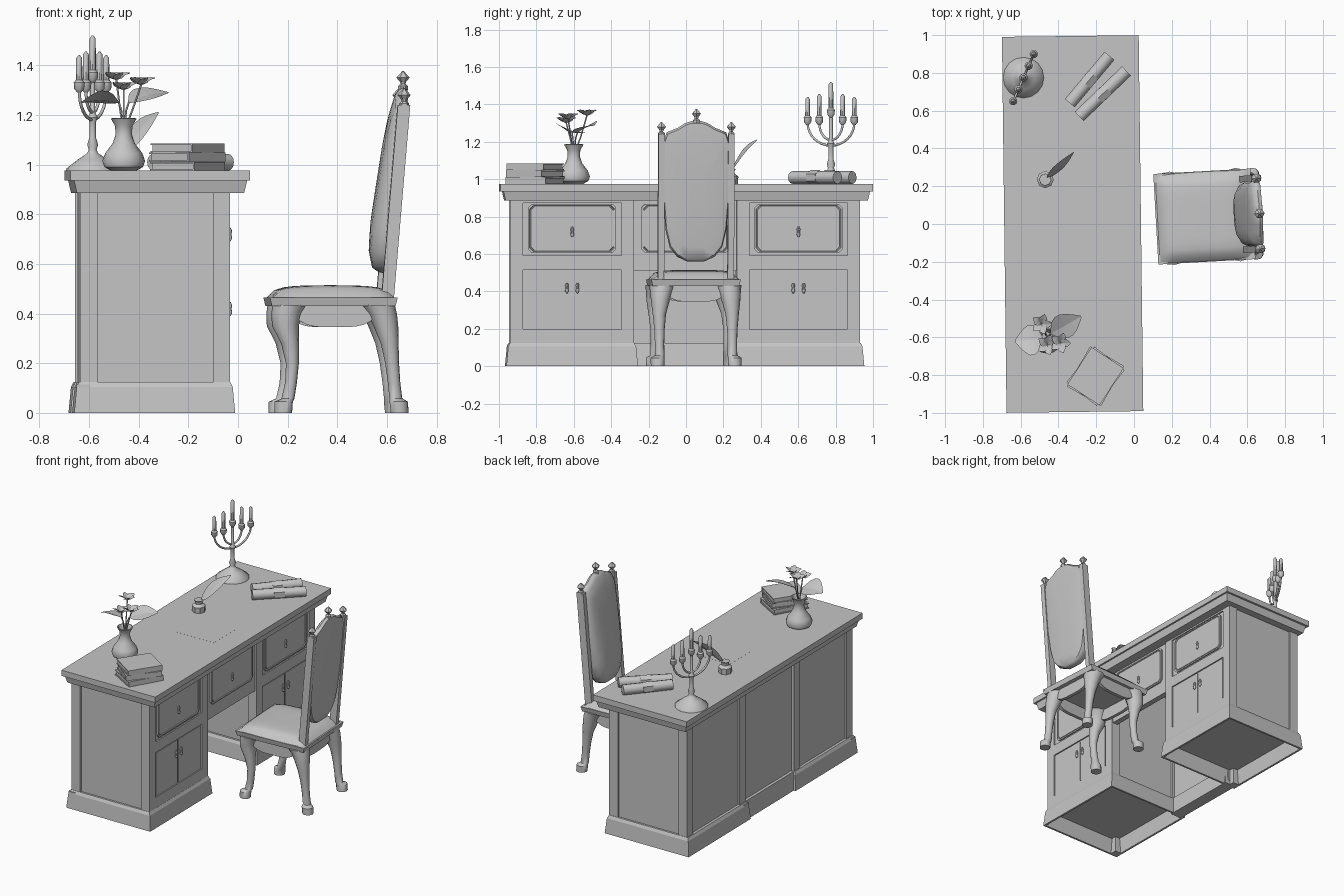
import bpy, bmesh, math
from mathutils import Matrix, Vector

if "Cube" in bpy.data.objects:
    bpy.data.objects.remove(bpy.data.objects["Cube"])

SHADE = (0.56, 0.56, 0.56, 1)
grey = bpy.data.materials.new("plain grey")
grey.use_nodes = True
grey.diffuse_color = SHADE
grey.node_tree.nodes["Principled BSDF"].inputs["Base Color"].default_value = SHADE

DESK = Matrix.Translation((-0.325, 0, 0)) @ Matrix.Rotation(math.radians(0.7), 4, "Z")
BODY = DESK @ Matrix.Translation((0, -0.007, 0))
CHAIR = Matrix.Translation((0.38, 0.04, 0)) @ Matrix.Rotation(math.radians(3.2), 4, "Z")


def finish(name, bm, frame=Matrix(), smooth=0):
    bmesh.ops.recalc_face_normals(bm, faces=bm.faces)
    bm.transform(frame)
    me = bpy.data.meshes.new(name)
    bm.to_mesh(me)
    bm.free()
    ob = bpy.data.objects.new(name, me)
    bpy.context.collection.objects.link(ob)
    me.materials.append(grey)
    if smooth:
        bpy.ops.object.select_all(action="DESELECT")
        ob.select_set(True)
        bpy.context.view_layer.objects.active = ob
        bpy.ops.object.shade_smooth_by_angle(angle=math.radians(smooth))


def loft(name, rings, frame=Matrix(), smooth=0):
    """Skin a list of closed rings that have equal point counts, with end caps."""
    bm = bmesh.new()
    loops = [[bm.verts.new(p) for p in r] for r in rings]
    n = len(loops[0])
    for a, b in zip(loops, loops[1:]):
        for i in range(n):
            bm.faces.new((a[i], a[(i + 1) % n], b[(i + 1) % n], b[i]))
    bm.faces.new(loops[0])
    bm.faces.new(loops[-1])
    finish(name, bm, frame, smooth)


def rect(x0, x1, y0, y1, z, d=0):
    return [(x0 + d, y0 + d, z), (x1 - d, y0 + d, z), (x1 - d, y1 - d, z), (x0 + d, y1 - d, z)]


def box(name, x0, x1, y0, y1, z0, z1, frame=BODY, low=0, high=0):
    loft(name, [rect(x0, x1, y0, y1, z0, low), rect(x0, x1, y0, y1, z1, high)], frame)


def circle(x, y, z, r, n=12):
    return [(x + r * math.cos(i * math.tau / n), y + r * math.sin(i * math.tau / n), z) for i in range(n)]


def lathe(name, x, y, profile, frame=Matrix(), n=12, smooth=40):
    loft(name, [circle(x, y, z, r, n) for r, z in profile], frame, smooth)


def tube(name, pts, r, n=8):
    """Round bar along a path."""
    pts = [Vector(p) for p in pts]
    rings = []
    for i, p in enumerate(pts):
        t = pts[min(i + 1, len(pts) - 1)] - pts[max(i - 1, 0)]
        q = t.to_track_quat("Z", "X")
        rings.append([p + q @ Vector(c) for c in circle(0, 0, 0, r, n)])
    loft(name, rings, smooth=50)


def blade(name, a, b, width, curl, n=6, twist=0.3):
    """Thin pointed leaf from a to b."""
    a, b = Vector(a), Vector(b)
    d = (b - a).normalized()
    side = Matrix.Rotation(twist, 3, d) @ d.cross(Vector((0, 0, 1))).normalized()
    rings = []
    for i in range(n + 1):
        t = i / n
        mid = a.lerp(b, t) + Vector((0, 0, curl * math.sin(math.pi * t)))
        w = width * (0.08 + math.sin(math.pi * t ** 0.8)) / 2
        fold = Vector((0, 0, 0.15 * w))
        rings.append([mid + side * w + fold, mid, mid - side * w + fold, mid - Vector((0, 0, 0.003))])
    loft(name, rings)


# Desk top with stepped moulding
box("desk_top", -0.362, 0.362, -0.995, 0.995, 0.935, 0.975, DESK)
box("desk_top_moulding", -0.347, 0.35, -0.98, 0.98, 0.885, 0.935, DESK, low=0.012)

# Body: mirrored pedestals with a kneehole between
BACK, FRONT, OUT, INN, POST = -0.32, 0.272, 0.935, 0.275, 0.067


def plate(name, y0, y1, z0, z1, notch):
    """Front panel with clipped corners and a sunken border line."""
    w, h = (y1 - y0) / 2, (z1 - z0) / 2
    cy, cz = (y0 + y1) / 2, (z0 + z1) / 2

    def ring(d, x):
        a, b, c = w - d, h - d, notch
        pts = [(a, b - c), (a - c, b), (c - a, b), (-a, b - c), (-a, c - b), (c - a, -b), (a - c, -b), (a, c - b)]
        return [(x, cy + p, cz + q) for p, q in pts]
    f = FRONT - 0.002
    loft(name, [ring(0, f), ring(0, f + 0.011), ring(0.008, f + 0.011), ring(0.01, f + 0.006),
                ring(0.013, f + 0.006), ring(0.015, f + 0.01)], BODY)


def handle(name, y, z):
    x = FRONT + 0.012
    lathe(name, x, y, [(0.003, z - 0.03), (0.01, z - 0.018), (0.007, z), (0.01, z + 0.012), (0.004, z + 0.026)], BODY, 8)


for s, side in ((-1, "right"), (1, "left")):
    y0, y1 = sorted((s * INN, s * OUT))
    m = (y0 + y1) / 2
    box(side + "_pedestal", BACK + 0.012, FRONT, y0 + 0.012, y1 - 0.012, 0.11, 0.89)
    for px in (BACK, FRONT + 0.01 - POST):
        for py in (y0, y1 - POST):
            box(side + "_corner_post", px, px + POST, py, py + POST, 0.11, 0.89)
    # hollow plinth
    a, b, c, d = BACK - 0.026, FRONT + 0.03, y0 - 0.022, y1 + 0.022
    loft(side + "_plinth", [rect(a, b, c, d, 0.11, 0.024), rect(a, b, c, d, 0, 0.014), rect(a, b, c, d, 0),
                            rect(a, b, c, d, 0.105, 0.01), rect(a, b, c, d, 0.125, 0.02)], BODY)
    box(side + "_foot_block", a + 0.01, a + 0.06, c + 0.01, c + 0.06, 0, 0.115)
    # drawer, pair of recessed doors, rails
    plate(side + "_drawer", m - 0.235, m + 0.235, 0.605, 0.868, 0.02)
    handle(side + "_drawer_handle", m, 0.72)
    for t in (-1, 1):
        e0, e1 = sorted((m + t * 0.005, m + t * 0.252))
        box(side + "_door", FRONT - 0.005, FRONT + 0.005, e0, e1, 0.203, 0.508)
        handle(side + "_door_handle", m + t * 0.028, 0.42)
    for z0, z1 in ((0.12, 0.2), (0.515, 0.592), (0.874, 0.89)):
        box(side + "_rail", FRONT - 0.01, FRONT + 0.009, y0 + 0.06, y1 - 0.06, z0, z1)

# Middle section
box("middle_drawer_case", FRONT - 0.04, FRONT, -0.28, 0.28, 0.51, 0.89)
plate("middle_drawer", -0.235, 0.235, 0.605, 0.868, 0.02)
handle("middle_drawer_handle", 0, 0.72)
box("kneehole_back", BACK + 0.02, BACK + 0.05, -0.28, 0.28, 0.03, 0.89)
box("kneehole_plinth", BACK - 0.012, BACK + 0.075, -0.28, 0.28, 0, 0.125, high=0.012)

# Paper sheet
box("paper", -0.1, 0.21, -0.1, 0.13, 0.974, 0.9755)

# Stacked books
for i, (turn, l, w) in enumerate(((60, 0.245, 0.205), (52, 0.24, 0.2), (57, 0.235, 0.2))):
    f = Matrix.Translation((-0.205, -0.805, 0.975 + 0.037 * i)) @ Matrix.Rotation(math.radians(turn), 4, "Z")
    l, w = l / 2, w / 2
    box("book_pages", -l + 0.006, l - 0.006, -w + 0.004, w - 0.006, 0.004, 0.032, f)
    box("book_lower_cover", -l, l, -w, w, 0, 0.006, f)
    box("book_upper_cover", -l, l, -w, w, 0.03, 0.036, f)
    box("book_spine", -l, l, -w - 0.003, -w + 0.004, 0, 0.036, f)

# Scrolls with bands
for a, b in (((-0.34, 0.64), (-0.13, 0.89)), ((-0.29, 0.57), (-0.04, 0.81))):
    a, b = Vector((*a, 1.009)), Vector((*b, 1.009))
    tube("scroll", [a, b], 0.034, n=12)
    tube("scroll_band", [a.lerp(b, 0.4), a.lerp(b, 0.6)], 0.039, n=6)

# Inkwell and quill
lathe("inkwell", -0.47, 0.235, [(0.042, 0.975), (0.045, 1.015), (0.025, 1.03), (0.025, 1.045), (0.032, 1.055)], n=8)
blade("quill", (-0.46, 0.24, 1.04), (-0.32, 0.38, 1.21), 0.06, 0.02, 8, 0.9)

# Vase with flowers and broad leaves
VX, VY = -0.46, -0.6
lathe("vase", VX, VY, [(0.05, 0.975), (0.078, 0.99), (0.086, 1.015), (0.075, 1.045), (0.045, 1.085),
                       (0.033, 1.12), (0.035, 1.155), (0.052, 1.185), (0.045, 1.187), (0.028, 1.15)], n=16)


def stem(x, y, z):
    tube("stem", [(VX, VY, 1.13), ((x + VX) / 2, (y + VY) / 2, 1.22), (x, y, z)], 0.004, n=5)


for x, y, z in ((-0.49, -0.53, 1.34), (-0.46, -0.64, 1.3), (-0.39, -0.63, 1.32)):
    stem(x, y, z)
    for k in range(5):
        g = k * math.tau / 5
        blade("petal", (x, y, z), (x + 0.055 * math.cos(g), y + 0.055 * math.sin(g), z + 0.03), 0.045, 0.004, 4)
for a, b, w in (((-0.48, -0.61, 1.25), (-0.63, -0.62, 1.25), 0.16), ((-0.44, -0.58, 1.25), (-0.28, -0.49, 1.29), 0.13)):
    stem(*a)
    blade("leaf", a, b, w, 0.01)

# Candelabrum
CX, CY = -0.585, 0.775
lathe("candelabrum_stem", CX, CY, [(0.108, 0.975), (0.105, 0.985), (0.06, 1.02), (0.022, 1.045), (0.016, 1.06),
                                   (0.022, 1.08), (0.013, 1.11), (0.013, 1.17), (0.02, 1.19), (0.01, 1.21),
                                   (0.01, 1.33)], n=16)


def candle(x, y, z, h):
    lathe("candle_cup", x, y, [(0.008, z - 0.01), (0.02, z + 0.005), (0.022, z + 0.03), (0.014, z + 0.04)], n=10)
    lathe("candle", x, y, [(0.013, z + 0.03), (0.012, z + h - 0.012), (0.003, z + h)], n=8)


candle(CX, CY, 1.34, 0.18)
for reach, low, top in ((0.136, 1.18, 0.14), (0.068, 1.21, 0.155)):
    for s in (-1, 1):
        ux, uy = s * reach * 0.4, s * reach * 0.917
        arc = [(CX + ux * math.sin(t * math.pi / 16), CY + uy * math.sin(t * math.pi / 16),
                low + (1.3 - low) * (1 - math.cos(t * math.pi / 16))) for t in range(9)]
        tube("candelabrum_arm", arc, 0.0065)
        candle(CX + ux, CY + uy, 1.3, top)

# Chair seat
box("seat_frame", -0.265, 0.25, -0.24, 0.24, 0.43, 0.465, CHAIR, low=0.008)
bm = bmesh.new()
bmesh.ops.create_grid(bm, x_segments=14, y_segments=14, size=1)
for v in bm.verts:
    u, w = v.co.x, v.co.y
    v.co = (-0.008 + 0.256 * u, 0.238 * w, 0.464 + 0.05 * ((1 - u ** 6) * (1 - w ** 6)) ** 0.6 - 0.008 * u * u)
finish("seat_cushion", bm, CHAIR, 60)

# Curved legs: (x, height, radius)
front_leg = [(-0.21, 0, 0.036), (-0.208, 0.045, 0.037), (-0.19, 0.058, 0.026), (-0.178, 0.12, 0.024),
             (-0.172, 0.2, 0.026), (-0.182, 0.28, 0.036), (-0.2, 0.35, 0.054), (-0.194, 0.4, 0.062), (-0.18, 0.435, 0.072)]
back_leg = [(0.26, 0, 0.036), (0.256, 0.045, 0.037), (0.245, 0.058, 0.026), (0.238, 0.12, 0.025),
            (0.23, 0.2, 0.028), (0.22, 0.28, 0.036), (0.205, 0.35, 0.05), (0.19, 0.4, 0.06), (0.17, 0.435, 0.072)]
for s in (-1, 1):
    for name, leg in (("front_leg", front_leg), ("back_leg", back_leg)):
        loft(name, [circle(x, s * (0.195 + (0.012 if z < 0.05 else 0) - 0.6 * max(0, r - 0.04)), z, r, 12)
                    for x, z, r in leg], CHAIR, 45)


# Bowed aprons between the legs
def apron(name, length, offset, along_x):
    rings = []
    for i in range(13):
        u = -1 + i / 6
        z = 0.345 + 0.05 * u ** 4
        p = u * length
        ring = [(p, offset - 0.012, z), (p, offset + 0.012, z), (p, offset + 0.012, 0.435), (p, offset - 0.012, 0.435)]
        rings.append(ring if along_x else [(q, w, h) for w, q, h in ring])
    loft(name, rings, CHAIR, 30)


for s in (-1, 1):
    apron("side_apron", 0.17, s * 0.2, True)
    apron("cross_apron", 0.17, s * 0.2, False)


# Leaning back: posts, finials and padded panel
def lean(z):
    return 0.213 + (z - 0.465) * 0.085


def finial(y, z):
    lathe("finial", lean(z), y, [(0.02, z - 0.01), (0.02, z + 0.006), (0.01, z + 0.014), (0.012, z + 0.022),
                                 (0.027, z + 0.04), (0.003, z + 0.066)], CHAIR, 6, 20)


for s in (-1, 1):
    y = s * 0.187
    loft("back_post", [rect(lean(z) - 0.026, lean(z) + 0.024, y - 0.017, y + 0.017, z) for z in (0.45, 0.85, 1.24)], CHAIR)
    finial(y, 1.24)
finial(0, 1.31)
half = [(0.045, 0.56), (0.1, 0.585), (0.14, 0.635), (0.163, 0.73), (0.176, 0.9), (0.176, 1.2),
        (0.16, 1.25), (0.1, 1.275), (0.06, 1.3), (0.03, 1.31)]
outline = half + [(-y, z) for y, z in reversed(half)]
rings = []
# padding is deepest low on the panel
for k, dx in ((0.2, 0.026), (0.8, 0.024), (0.97, 0.018), (1, 0), (0.98, -0.02), (0.93, -0.036), (0.75, -0.05), (0.5, -0.056), (0.2, -0.058)):
    ring = []
    for y, z in outline:
        h = 0.93 + (z - 0.93) * k
        pad = 1 if dx > 0 else 1.25 - 1.3 * (h - 0.93)
        ring.append((lean(h) + dx * pad, y * k, h))
    rings.append(ring)
loft("back_panel", rings, CHAIR, 50)
